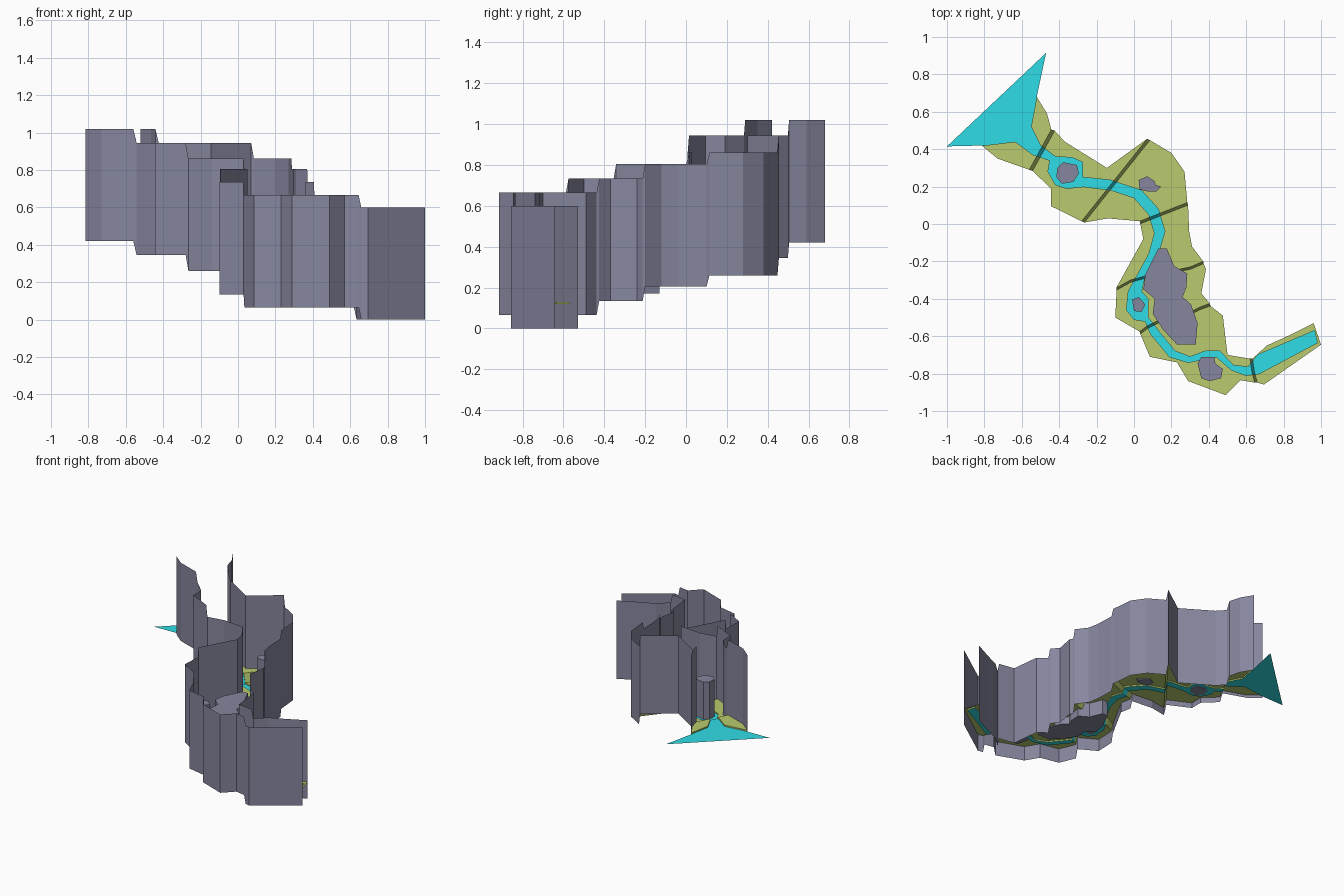
import bpy
from mathutils import Vector
from mathutils.geometry import delaunay_2d_cdt

if "Cube" in bpy.data.objects:
    bpy.data.objects.remove(bpy.data.objects["Cube"])

WALL_H = 0.60
CHANNEL = 0.01      # how far the water lies below the grass


def material(name, rgb):
    m = bpy.data.materials.new(name)
    m.diffuse_color = (*rgb, 1)
    m.use_nodes = True
    m.node_tree.nodes["Principled BSDF"].inputs["Base Color"].default_value = m.diffuse_color
    return m


def make(name, verts, faces, mat):
    used = sorted({i for f in faces for i in f})
    remap = {old: new for new, old in enumerate(used)}
    me = bpy.data.meshes.new(name)
    me.from_pydata([verts[i] for i in used], [], [[remap[i] for i in f] for f in faces])
    me.update()
    me.materials.append(mat)
    ob = bpy.data.objects.new(name, me)
    bpy.context.collection.objects.link(ob)
    return ob


def inside(p, poly):
    hit = False
    for a, b in zip(poly, poly[1:] + poly[:1]):
        if (a[1] > p[1]) != (b[1] > p[1]):
            if p[0] < a[0] + (b[0] - a[0]) * (p[1] - a[1]) / (b[1] - a[1]):
                hit = not hit
    return hit


def shift(pts, d):
    return [(x + d[0], y + d[1]) for x, y in pts]


grass = material("grass", (.48, .60, .155))
teal = material("water", (.03, .72, .79))
stone = material("stone", (.24, .24, .345))

# Steps across the canyon, west bank to east bank, with downstream ramp offset
cuts = [
    ([(-.815, .42), (-.52, .68)], (0, 0)),
    ([(-.56, .29), (-.442, .505)], (.018, -.006)),
    ([(-.28, .015), (.07, .455)], (.015, -.007)),
    ([(.03, .015), (.285, .115)], (.004, -.014)),
    ([(-.095, -.342), (-.02, -.30), (.07, -.275), (.25, -.24), (.30, -.23), (.37, -.20)], (.002, -.012)),
    ([(.03, -.575), (.07, -.545), (.13, -.515), (.30, -.47), (.35, -.445), (.405, -.425)], (.004, -.013)),
    ([(.645, -.848), (.63, -.79), (.62, -.72)], (.014, 0)),
    ([(1, -.645), (.96, -.53)], (0, 0)),
]

# Terraces between the steps: wall foot, ground, west corners, east corners
terraces = [
    (.42, .442, [(-.73, .35)], [(-.465, .59)]),
    (.345, .385, [(-.445, .19), (-.445, .096)], [(-.37, .44), (-.145, .30)]),
    (.26, .318, [(-.14, .03)], [(.20, .38), (.27, .28)]),
    (.205, .28, [(.05, -.08)], [(.295, -.04), (.31, -.12)]),
    (.135, .228, [(-.10, -.50)], [(.385, -.24), (.36, -.37)]),
    (.065, .176, [(.085, -.71), (.23, -.74), (.29, -.84), (.49, -.915), (.57, -.835)],
     [(.475, -.49), (.50, -.70)]),
    (0, .13, [(.695, -.858)], [(.71, -.65), (.82, -.60)]),
]

# River banks, running downstream
west_bank = [(-1, .415), (-.80, .42), (-.635, .44), (-.54, .37), (-.45, .34), (-.46, .28),
             (-.42, .21), (-.36, .19), (-.27, .20), (-.12, .18), (0, .14), (.08, .05),
             (.11, -.05), (.08, -.16), (.02, -.27), (-.03, -.36), (-.04, -.46), (0, -.51),
             (.06, -.52), (.09, -.59), (.19, -.71), (.29, -.74), (.44, -.71), (.52, -.78),
             (.60, -.81), (.67, -.80), (.98, -.635)]
east_bank = [(-.47, .915), (-.52, .68), (-.55, .52), (-.50, .42), (-.42, .36), (-.33, .355),
             (-.275, .33), (-.275, .25), (-.13, .235), (.04, .18), (.13, .08), (.165, -.04),
             (.13, -.16), (.06, -.27), (.04, -.36), (.075, -.40), (.075, -.50), (.10, -.53),
             (.13, -.57), (.22, -.68), (.30, -.71), (.38, -.68), (.46, -.68), (.53, -.755),
             (.61, -.765), (.66, -.70), (.965, -.57)]
river = west_bank + east_bank[::-1]

# Rock columns: bottom, top, outline
rocks = {
    "upper_rock": (.37, .66, [(-.41, .30), (-.38, .33), (-.305, .315), (-.295, .27),
                              (-.325, .225), (-.385, .215), (-.415, .25)]),
    "bend_rock": (.31, .56, [(.025, .235), (.07, .255), (.11, .23), (.115, .21), (.145, .20),
                             (.12, .175), (.07, .175), (.03, .185)]),
    "pond_rock": (.215, .445, [(-.01, -.405), (.025, -.39), (.06, -.43), (.04, -.47), (0, -.465)]),
    "lower_rock": (.166, .37, [(.34, -.745), (.36, -.71), (.43, -.71), (.435, -.745),
                               (.475, -.775), (.465, -.825), (.405, -.84), (.36, -.825)]),
    "mesa": (.17, .445, [(.13, -.13), (.175, -.13), (.215, -.225), (.285, -.265), (.28, -.34),
                         (.26, -.39), (.305, -.43), (.34, -.53), (.33, -.645), (.23, -.645),
                         (.155, -.565), (.10, -.48), (.11, -.40), (.05, -.35), (.06, -.27)]),
}

# Terrace and ramp polygons, plus the wall lines on both banks
zones, ramps = [], []
walls = {"west_wall": [], "east_wall": []}
for i, (foot, h, west, east) in enumerate(terraces):
    top = shift(*cuts[i])
    low = cuts[i + 1][0]
    zones.append((h, top + east + low[::-1] + west[::-1]))
    ramps.append(low + shift(*cuts[i + 1])[::-1])
    walls["west_wall"] += [(*p, foot) for p in [top[0]] + west + [low[0]]]
    walls["east_wall"] += [(*p, foot) for p in [top[-1]] + east + [low[-1]]]
ramps.pop()

# Triangulate the ground plan with every outline as a constraint
pts, edges = [], []
for poly in [z[1] for z in zones] + ramps + [river] + [r[2] for r in rocks.values()]:
    n = len(pts)
    pts += [Vector(p) for p in poly]
    edges += [(n + k, n + (k + 1) % len(poly)) for k in range(len(poly))]
verts, _, tris, *_ = delaunay_2d_cdt(pts, edges, [], 0, 1e-5)

# Sort triangles into ground and water, and read off heights
known, ground, water = {}, [], []
for t in tris:
    c = sum((verts[i] for i in t), Vector((0, 0))) / 3
    zone_h = next((h for h, poly in zones if inside(c, poly)), None)
    if zone_h is not None:
        known.update({i: zone_h for i in t})
    if any(inside(c, r[2]) for r in rocks.values()):
        continue
    if inside(c, river):
        water.append(list(t))
    elif zone_h is not None or any(inside(c, r) for r in ramps):
        ground.append(list(t))
high = []
for i, v in enumerate(verts):
    near = i if i in known else min(known, key=lambda k: (verts[k] - v).length)
    high.append((v.x, v.y, known[near]))
n = len(high)
low = [(x, y, z - CHANNEL) for x, y, z in high]

# Short green banks where grass meets water
water_edges = {(t[k], t[k - 1]) for t in water for k in range(3)}
banks = [[a, b, b + n, a + n] for t in ground
         for a, b in ((t[k - 1], t[k]) for k in range(3)) if (a, b) in water_edges]
make("canyon_floor", high + low, ground + [q[::-1] for q in banks], grass)
make("river", low, water, teal)

# Canyon walls: thin stepped sheets reaching below the ground
for name, line in walls.items():
    n = len(line)
    wv = line + [(x, y, z + WALL_H) for x, y, z in line]
    make(name, wv, [(k, k + 1, n + k + 1, n + k) for k in range(n - 1)], stone)

# Rock columns
for name, (bottom, top, outline) in rocks.items():
    n = len(outline)
    poly = outline[::-1]
    rv = [(*p, bottom) for p in poly] + [(*p, top) for p in poly]
    faces = [(k, (k + 1) % n, n + (k + 1) % n, n + k) for k in range(n)]
    make(name, rv, faces + [tuple(range(n))[::-1], tuple(range(n, 2 * n))], stone)
